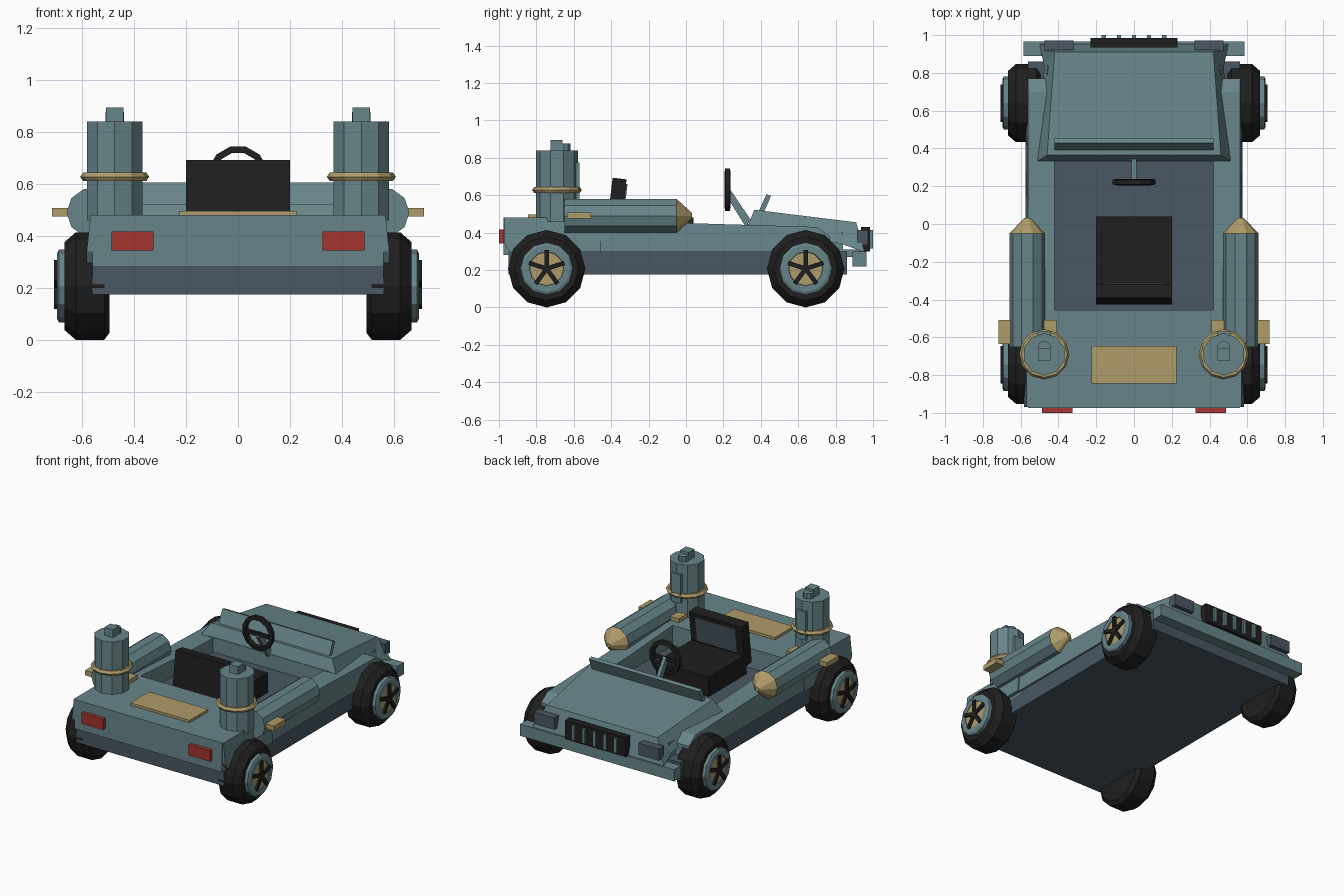
import bpy, bmesh, math
from mathutils import Matrix, Vector

if "Cube" in bpy.data.objects:
    bpy.data.objects.remove(bpy.data.objects["Cube"])


def material(name, rgb):
    m = bpy.data.materials.new(name)
    m.diffuse_color = [(c / 255) ** 2.2 for c in rgb] + [1]
    m.use_nodes = True
    m.node_tree.nodes["Principled BSDF"].inputs["Base Color"].default_value = m.diffuse_color
    return m


TEAL = material("teal paint", (103, 132, 137))
SLATE = material("dark slate", (75, 88, 99))
BLACK = material("black rubber", (36, 36, 36))
TAN = material("brass tan", (174, 155, 106))
RED = material("lamp red", (163, 56, 49))


def finish(name, bm, mat):
    bmesh.ops.recalc_face_normals(bm, faces=bm.faces)
    me = bpy.data.meshes.new(name)
    bm.to_mesh(me)
    bm.free()
    me.materials.append(mat)
    ob = bpy.data.objects.new(name, me)
    bpy.context.collection.objects.link(ob)
    return ob


def box(name, mat, x, y, z, tilt=0):
    """Box from three ranges, optionally tilted about x."""
    bm = bmesh.new()
    mid = Vector([(a + b) / 2 for a, b in (x, y, z)])
    size = [b - a for a, b in (x, y, z)]
    bmesh.ops.create_cube(bm, size=1, matrix=Matrix.Translation(mid)
                          @ Matrix.Rotation(tilt, 4, 'X') @ Matrix.Diagonal(size + [1]))
    return finish(name, bm, mat)


def lathe(name, mat, centre, axis, profile, n, phase=0.0, closed=False):
    """Revolve (radius, offset) points round an axis through centre."""
    bm = bmesh.new()
    rot = {'X': Matrix.Rotation(math.pi / 2, 3, 'Y'),
           'Y': Matrix.Rotation(-math.pi / 2, 3, 'X'),
           'Z': Matrix.Identity(3)}[axis]
    rings = []
    for r, h in profile:
        rings.append([bm.verts.new(rot @ Vector((r * math.cos(a), r * math.sin(a), h)) + Vector(centre))
                      for a in (2 * math.pi * (i + phase) / n for i in range(n))])
    pairs = list(zip(rings, rings[1:]))
    if closed:
        pairs.append((rings[-1], rings[0]))
    else:
        bm.faces.new(rings[0])
        bm.faces.new(rings[-1])
    for p, q in pairs:
        for i in range(n):
            j = (i + 1) % n
            bm.faces.new((p[i], p[j], q[j], q[i]))
    bmesh.ops.remove_doubles(bm, verts=bm.verts, dist=1e-5)
    return finish(name, bm, mat)


def prism(name, mat, profile, x0, x1, flare=0.0):
    """Extrude a (y, z) profile between x0 and x1, widening x1 low down."""
    bm = bmesh.new()
    a = [bm.verts.new((x0, y, z)) for y, z in profile]
    b = [bm.verts.new((x1 + (flare if z < 0.35 else 0), y, z)) for y, z in profile]
    bm.faces.new(a)
    bm.faces.new(b)
    for i in range(len(a)):
        j = (i + 1) % len(a)
        bm.faces.new((a[i], a[j], b[j], b[i]))
    return finish(name, bm, mat)


# Chassis, cockpit floor and body
box("chassis", SLATE, (-.56, .56), (-.95, .86), (.175, .30))
box("cockpit_floor", SLATE, (-.425, .425), (-.46, .34), (.29, .345))
box("rear_deck", TEAL, (-.56, .56), (-.975, -.455), (.28, .48))
box("nose_block", TEAL, (-.46, .46), (.33, .84), (.29, .40))
box("cowl", TEAL, (-.46, .46), (.33, .60), (.39, .445))
box("nose_floor", TEAL, (-.46, .46), (.80, .935), (.27, .31))
rail = [(-.455, .295), (-.455, .48), (.03, .45), (.70, .43), (.77, .38), (.77, .295)]
rear_side = [(-.97, .34), (-.97, .48), (-.455, .48), (-.455, .295), (-.94, .295)]
for s in (-1, 1):
    prism("side_rail", TEAL, rail, s * .42, s * .562, s * .012)
    prism("rear_side", TEAL, rear_side, s * .50, s * .568, s * .015)

# Hood with tapered sides and flared nose
bm = bmesh.new()
half = [(.515, .33, .435), (.475, .83, .34), (.50, .955, .295), (.42, .91, .455), (.46, .365, .522)]
R = [bm.verts.new(p) for p in half]
L = [bm.verts.new((-x, y, z)) for x, y, z in half]
for v in (R, L):
    bm.faces.new((v[0], v[1], v[3], v[4]))
    bm.faces.new((v[1], v[2], v[3]))
for i in range(5):
    j = (i + 1) % 5
    bm.faces.new((R[i], R[j], L[j], L[i]))
finish("hood", bm, TEAL)
prism("windscreen_frame", TEAL, [(.385, .505), (.43, .605), (.455, .597), (.415, .505)], -.42, .42)

# Front bumper, grille and headlights
box("front_bumper", TEAL, (-.585, .585), (.89, .965), (.22, .30))
box("grille", BLACK, (-.23, .23), (.935, .985), (.30, .43))
for i in range(5):
    x = (i - 2) * .08
    box("grille_bar", TEAL, (x - .011, x + .011), (.97, 1.0), (.315, .415))
for s in (-1, 1):
    xs = sorted((s * .32, s * .475))
    box("headlight", SLATE, xs, (.915, .972), (.335, .415))
    box("tail_light", RED, sorted((s * .325, s * .487)), (-1.0, -.965), (.343, .417))

# Deck plate, seat and steering
box("deck_plate", TAN, (-.225, .225), (-.845, -.645), (.475, .497))
box("seat_cushion", BLACK, (-.2, .2), (-.37, .04), (.345, .48))
box("seat_back", BLACK, (-.2, .2), (-.41, -.335), (.40, .69), math.radians(-7))
box("seat_back_pad", SLATE, (-.155, .155), (-.333, -.323), (.49, .66), math.radians(-7))
lathe("steering_wheel", BLACK, (0, .222, .63), 'Y',
      [(.118, -.012), (.118, .012), (.092, .017), (.092, -.017)], 12, .5, closed=True)
prism("steering_column", TEAL, [(.21, .605), (.23, .64), (.345, .47), (.32, .43)], -.012, .012)
box("steering_spoke", BLACK, (-.1, .1), (.214, .230), (.61, .635))

# Wheels: tyre, rim, hub and five spokes
for s in (-1, 1):
    for y in (-.745, .64):
        c = (0, y, .207)
        lathe("tyre", BLACK, c, 'X',
              [(.18, s * .495), (.207, s * .515), (.207, s * .625), (.17, s * .668)], 12)
        lathe("rim", TEAL, c, 'X',
              [(.14, s * .65), (.14, s * .69), (.125, s * .697), (.092, s * .697), (.088, s * .685)], 12)
        lathe("hub", TAN, c, 'X', [(.09, s * .65), (.09, s * .694)], 12)
        bm = bmesh.new()
        for k in range(5):
            m = (Matrix.Translation((s * .697, y, .207))
                 @ Matrix.Rotation(2 * math.pi * k / 5, 4, 'X')
                 @ Matrix.Translation((0, 0, .05)) @ Matrix.Diagonal((.022, .024, .10, 1)))
            bmesh.ops.create_cube(bm, size=1, matrix=m)
        finish("wheel_spokes", bm, BLACK)

# Side tanks, straps and upright canisters
for s in (-1, 1):
    lathe("side_tank", TEAL, (s * .565, 0, .49), 'Y', [(.095, -.65), (.095, -.05)], 10)
    lathe("tank_nose", TAN, (s * .565, 0, .49), 'Y', [(.095, -.05), (.015, .033)], 10)
    box("tank_strap", TAN, sorted((s * .41, s * .717)), (-.635, -.507), (.475, .508))
    cx, cy = s * .475, -.69
    lathe("canister", TEAL, (cx, cy, 0), 'Z', [(.112, .46), (.112, .84)], 10, .5)
    lathe("canister_band", TAN, (cx, cy, .628), 'Z',
          [(.108, -.016), (.122, -.016), (.133, 0), (.122, .016), (.108, .016)], 12, closed=True)
    box("canister_cap", TEAL, (cx - .033, cx + .033), (-.725, -.66), (.83, .895))
    lathe("canister_valve", TEAL, (cx, -.652, 0), 'Z', [(.035, .83), (.035, .877)], 10)
    box("canister_panel", TEAL, (cx - .035, cx + .035), (-.60, -.57), (.58, .775))
